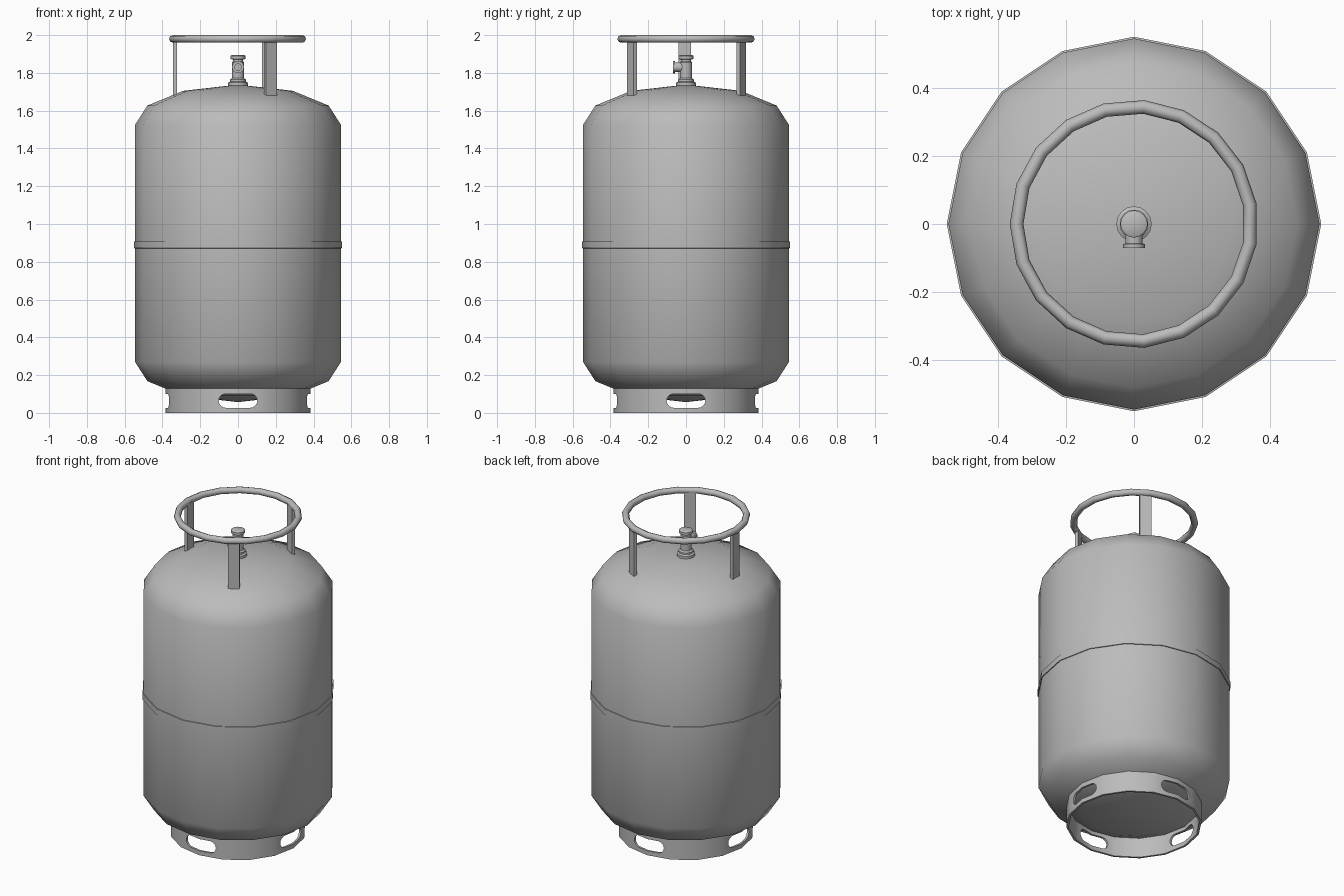
import bpy
import bmesh
from math import cos, sin, pi, radians
from mathutils import Matrix, Vector

default = bpy.data.objects.get("Cube")
if default:
    bpy.data.objects.remove(default, do_unlink=True)

# Single painted steel colour
GREY = (0.5, 0.5, 0.5, 1.0)
steel = bpy.data.materials.new("grey_steel")
steel.use_nodes = True
steel.diffuse_color = GREY
steel.node_tree.nodes["Principled BSDF"].inputs["Base Color"].default_value = GREY


def make_object(name, bm):
    bmesh.ops.recalc_face_normals(bm, faces=bm.faces)
    mesh = bpy.data.meshes.new(name)
    bm.to_mesh(mesh)
    bm.free()
    mesh.materials.append(steel)
    obj = bpy.data.objects.new(name, mesh)
    bpy.context.collection.objects.link(obj)
    return obj


def smooth(obj, angle=40):
    bpy.ops.object.select_all(action='DESELECT')
    obj.select_set(True)
    bpy.context.view_layer.objects.active = obj
    bpy.ops.object.shade_smooth_by_angle(angle=radians(angle))


def lathe(name, profile, sides, closed=False, start=0.0):
    """Spin a (radius, height) profile around the vertical axis."""
    bm = bmesh.new()
    verts = [bm.verts.new((r, 0, z)) for r, z in profile]
    pairs = list(zip(verts, verts[1:]))
    if closed:
        pairs.append((verts[-1], verts[0]))
    edges = [bm.edges.new(p) for p in pairs]
    bmesh.ops.spin(bm, geom=verts + edges, cent=(0, 0, 0), axis=(0, 0, 1),
                   angle=2 * pi, steps=sides)
    bmesh.ops.remove_doubles(bm, verts=bm.verts, dist=0.0005)
    bmesh.ops.rotate(bm, verts=bm.verts, cent=(0, 0, 0),
                     matrix=Matrix.Rotation(start, 3, 'Z'))
    return make_object(name, bm)


# Tank: upper half profile, mirrored about the mid height
MID = 0.8975
upper = [(0, 1.738), (0.29, 1.705), (0.48, 1.627), (0.545, 1.525)]
lower = [(r, 2 * MID - z) for r, z in reversed(upper)]
smooth(lathe("tank", upper + lower, 16), 60)

# Raised weld band around the middle
smooth(lathe("weld_band", [(0.535, 0.87), (0.55, 0.872), (0.55, 0.908), (0.535, 0.91)],
             16, closed=True))

# Foot ring with four rounded slots
foot = lathe("foot_ring", [(0.385, 0), (0.385, 0.135), (0.372, 0.135), (0.372, 0)],
             16, closed=True)


def slot_cutter(turn):
    bm = bmesh.new()
    outline = []
    for side in (1, -1):
        for i in range(9):
            a = -pi / 2 + pi * i / 8
            outline.append(bm.verts.new((side * (0.065 + 0.037 * cos(a)), -0.6,
                                         0.064 + side * 0.037 * sin(a))))
    face = bm.faces.new(outline)
    grown = bmesh.ops.extrude_face_region(bm, geom=[face])["geom"]
    moved = [v for v in grown if isinstance(v, bmesh.types.BMVert)]
    bmesh.ops.translate(bm, verts=moved, vec=Vector((0, 1.2, 0)))
    bmesh.ops.rotate(bm, verts=bm.verts, cent=(0, 0, 0),
                     matrix=Matrix.Rotation(turn, 3, 'Z'))
    cutter = make_object("slot_cutter", bm)
    cutter.hide_render = True
    return cutter


for turn in (0, pi / 2):
    cutter = slot_cutter(turn)
    mod = foot.modifiers.new("slots", 'BOOLEAN')
    mod.operation = 'DIFFERENCE'
    mod.solver = 'EXACT'
    mod.object = cutter
    bpy.context.view_layer.objects.active = foot
    bpy.ops.object.modifier_apply(modifier=mod.name)
    bpy.data.objects.remove(cutter, do_unlink=True)
smooth(foot)

# Handle ring
tube = [(0.345 + 0.02 * cos(i * pi / 4), 1.98 + 0.02 * sin(i * pi / 4)) for i in range(8)]
smooth(lathe("handle_ring", tube, 19, closed=True, start=pi), 60)

# Three flat posts carrying the handle
for i, label in enumerate(("right", "front_left", "back_left")):
    bm = bmesh.new()
    bmesh.ops.create_cube(bm, size=1)
    bmesh.ops.scale(bm, verts=bm.verts, vec=(0.02, 0.066, 0.295))
    bmesh.ops.translate(bm, verts=bm.verts, vec=(0.334, 0, 1.8275))
    bmesh.ops.rotate(bm, verts=bm.verts, cent=(0, 0, 0),
                     matrix=Matrix.Rotation(radians(181 + 120 * i), 3, 'Z'))
    make_object(label + "_post", bm)

# Valve: collar, stem and knob
smooth(lathe("valve_body", [
    (0, 1.72), (0.052, 1.72), (0.052, 1.748), (0.042, 1.754), (0.042, 1.765),
    (0.032, 1.772), (0.032, 1.855), (0.027, 1.86), (0.027, 1.87),
    (0.04, 1.874), (0.04, 1.89), (0.034, 1.894), (0, 1.894)], 16))

# Valve outlet facing forward, with a recessed mouth
outlet = lathe("valve_outlet", [
    (0, 0), (0.025, 0), (0.025, 0.057), (0.032, 0.059), (0.032, 0.07),
    (0.018, 0.07), (0.018, 0.035), (0, 0.035)], 16)
outlet.rotation_euler.x = pi / 2
outlet.location.z = 1.83
smooth(outlet)
